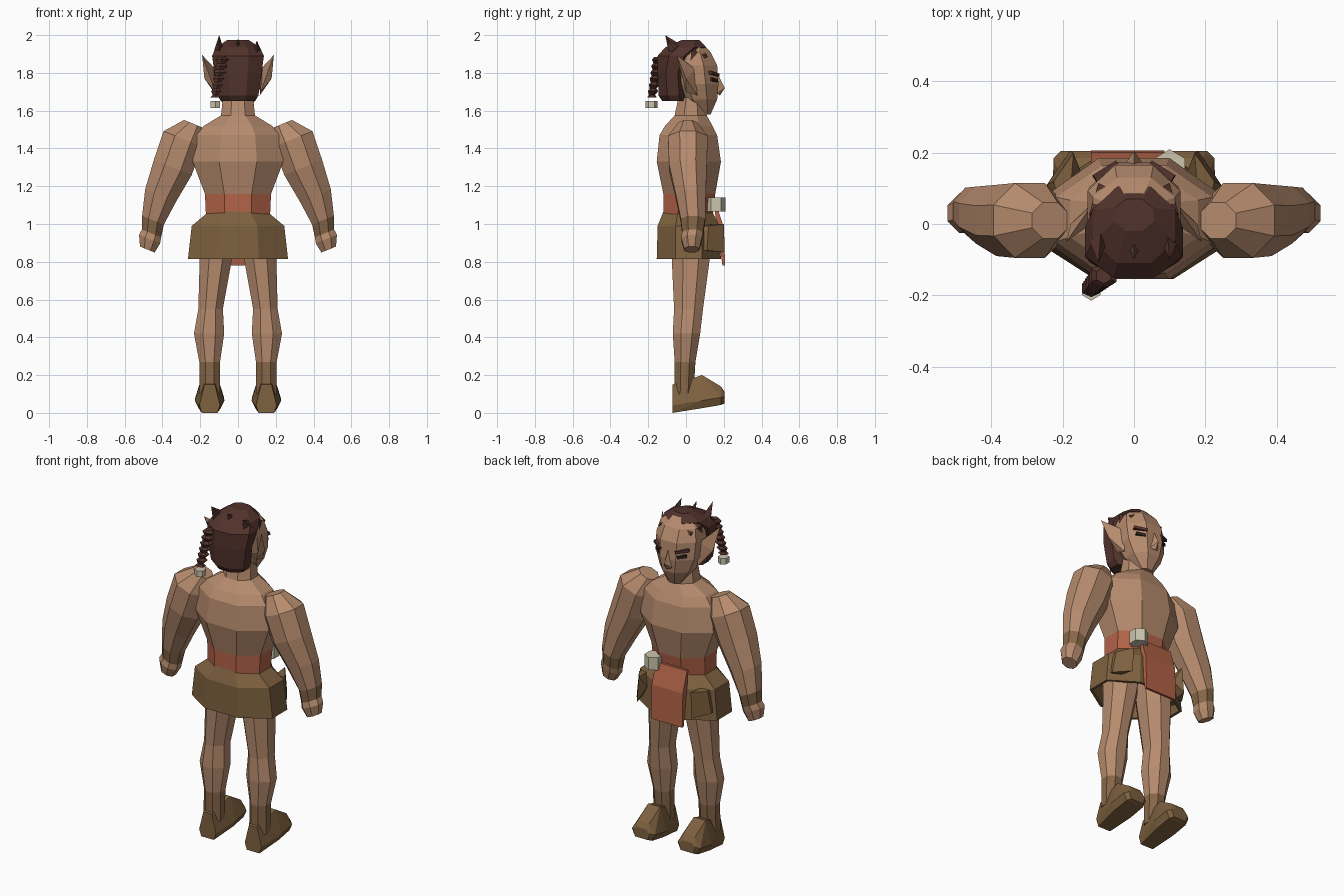
import bpy, bmesh
from math import sin, cos, pi, radians
from mathutils import Vector, Matrix

if "Cube" in bpy.data.objects:
    bpy.data.objects.remove(bpy.data.objects["Cube"])


def material(name, rgb):
    m = bpy.data.materials.new(name)
    m.use_nodes = True
    m.diffuse_color = (*rgb, 1)
    m.node_tree.nodes["Principled BSDF"].inputs["Base Color"].default_value = (*rgb, 1)
    return m


skin = material("skin", (0.47, 0.26, 0.155))
hair_mat = material("dark hair", (0.085, 0.033, 0.025))
hide = material("brown hide", (0.21, 0.12, 0.05))
wrap = material("brown wrap", (0.24, 0.135, 0.064))
red = material("red cloth", (0.45, 0.125, 0.065))
bone = material("bone", (0.6, 0.56, 0.42))
black = material("dark eye", (0.025, 0.014, 0.012))


def finish(name, bm, mats):
    bmesh.ops.recalc_face_normals(bm, faces=bm.faces)
    me = bpy.data.meshes.new(name)
    bm.to_mesh(me)
    bm.free()
    for m in mats:
        me.materials.append(m)
    ob = bpy.data.objects.new(name, me)
    bpy.context.collection.objects.link(ob)
    return ob


def loft(name, rings, mats, n=8, bands=None, u=(1, 0, 0), v=(0, 1, 0), side=1):
    """Skin rings of (centre, half width, half depth); bands gives a material per segment."""
    bm = bmesh.new()
    u, v, k = Vector(u), Vector(v), cos(pi / n)
    loops = []
    for c, a, b in rings:
        loop = []
        for i in range(n):
            t = 2 * pi * (i + 0.5) / n
            p = Vector(c) + u * (a * cos(t) / k) + v * (b * sin(t) / k)
            loop.append(bm.verts.new((p.x * side, p.y, p.z)))
        loops.append(loop)
    for s, (lo, hi) in enumerate(zip(loops, loops[1:])):
        for i in range(n):
            j = (i + 1) % n
            f = bm.faces.new((lo[i], lo[j], hi[j], hi[i]))
            f.material_index = bands[s] if bands else 0
    for loop, band in ((loops[0], 0), (loops[-1], -1)):
        f = bm.faces.new(loop)
        f.material_index = bands[band] if bands else 0
    return finish(name, bm, mats)


def stack(rows, x=0):
    """Turn (height, half width, back, front) rows into loft rings."""
    return [((x, (y0 + y1) / 2, z), w, (y1 - y0) / 2) for z, w, y0, y1 in rows]


def hull(name, points, mat, side=1):
    bm = bmesh.new()
    for x, y, z in points:
        bm.verts.new((x * side, y, z))
    bmesh.ops.convex_hull(bm, input=bm.verts[:])
    bmesh.ops.dissolve_limit(bm, angle_limit=0.02, verts=bm.verts[:], edges=bm.edges[:])
    return finish(name, bm, [mat])


def bar(name, centre, size, mat, turn):
    bm = bmesh.new()
    bmesh.ops.create_cube(bm, size=1, matrix=Matrix.LocRotScale(
        Vector(centre), turn, Vector(size)))
    return finish(name, bm, [mat])


# Torso, sash and neck
loft("torso", stack([(1.05, .17, -.12, .14), (1.16, .175, -.12, .155),
                     (1.33, .24, -.155, .185), (1.47, .22, -.14, .165),
                     (1.52, .18, -.11, .14), (1.575, .09, -.06, .11),
                     (1.67, .08, -.04, .10)]),
     [red, skin], bands=[0, 1, 1, 1, 1, 1])

# Skirt with a recessed underside
loft("skirt", stack([(.95, .22, -.12, .15), (.815, .25, -.14, .17),
                     (.815, .265, -.155, .185), (.99, .245, -.15, .175),
                     (1.065, .155, -.12, .14)]), [hide])

# Head
loft("head", stack([(1.58, .04, .08, .13), (1.66, .095, -.02, .165),
                    (1.74, .125, -.06, .172), (1.84, .13, -.08, .165),
                    (1.91, .115, -.06, .13), (1.96, .06, -.01, .085)]), [skin])
hull("nose", [(-.028, .165, 1.69), (.028, .165, 1.69), (0, .165, 1.8),
              (0, .205, 1.72), (0, .18, 1.68)], skin)

# Hair cap, spikes and braid
loft("hair", stack([(1.65, .09, -.125, .01), (1.68, .108, -.145, .01),
                    (1.8, .125, -.15, .0), (1.89, .137, -.15, .05),
                    (1.935, .115, -.11, .105), (1.975, .055, -.02, .07)]), [hair_mat])
for i, (x, y, tip) in enumerate([(-.1, -.11, 2.0), (0, -.1, 1.98), (.1, -.1, 1.97)]):
    hull("hair_spike_%d" % i, [(x - .032, -.03, 1.9), (x + .032, -.03, 1.9),
                               (x * .9, .02, 1.92), (x, -.085, 1.88), (x, y, tip)], hair_mat)
for s, label in ((1, "left"), (-1, "right")):
    hull(label + "_forelock", [(.05, .09, 1.94), (.125, .03, 1.92), (.125, .02, 1.84),
                               (.1, .115, 1.885), (.09, .04, 1.94)], hair_mat, s)
braid = []
for i in range(7):
    t = i / 6
    c = Vector((-.085 - .035 * t, -.145 - .035 * t, 1.87 - .2 * t))
    w = .036 - .01 * t
    braid += [(c + Vector((0, 0, .014)), w * .55, w * .55), (c, w, w * .85)]
loft("braid", braid, [hair_mat], n=6)
loft("braid_bead", [((-.12, -.183, 1.615), .026, .028), ((-.12, -.183, 1.65), .026, .028)],
     [bone], n=6)

# Loincloth and buckle
hull("loincloth", [(x * w, y + d, z) for x, w in ((-.12, 1), (.085, 1))
                   for y, z in ((.148, 1.1), (.187, .98), (.193, .78))
                   for d in (0, .014)], red)
loft("buckle", [((.1, .158, 1.065), .043, .045), ((.1, .158, 1.14), .043, .045)], [bone], n=6)

for s, label in ((1, "left"), (-1, "right")):
    # Arm, wrist wrap and hand
    loft(label + "_arm",
         [((.235, .01, 1.53), .055, .05), ((.292, .01, 1.45), .11, .105),
          ((.345, .01, 1.3), .108, .1), ((.41, .025, 1.15), .088, .08),
          ((.45, .037, 1.02), .062, .065), ((.458, .035, .95), .055, .055),
          ((.468, .03, .92), .06, .055), ((.48, .03, .865), .042, .04)],
         [skin, wrap], bands=[0, 0, 0, 0, 1, 0, 0],
         u=(cos(radians(22)), 0, sin(radians(22))), side=s)

    # Leg and ankle wrap
    leg = [(.1, .055, -.06, .04, .15), (.27, .055, -.06, .05, .15),
           (.42, .08, -.07, .075, .153), (.55, .065, -.063, .09, .145),
           (.81, .085, -.075, .125, .118), (.94, .09, -.09, .13, .115)]
    loft(label + "_leg", [((x, (a + b) / 2, z), w, (b - a) / 2) for z, w, a, b, x in leg],
         [wrap, skin], bands=[0, 1, 1, 1, 1], side=s)

    # Foot, lofted from heel to toe
    foot = []
    for y, w, low, high in ((-.072, .055, 0, .15), (0, .065, .012, .17),
                            (.085, .078, .025, .2), (.185, .076, .042, .14),
                            (.205, .055, .05, .11)):
        foot += [(.15 + x * w, y, z) for x, z in
                 ((-.75, low), (.75, low), (1, low + .04), (-1, low + .04),
                  (-.5, high), (.5, high))]
    hull(label + "_foot", foot, hide, s)

    # Pouch flap on the side of the skirt
    hull(label + "_skirt_flap", [(.225, .12, .99), (.17, .2, 1.0), (.19, -.06, .99),
                                 (.245, .11, .86), (.18, .205, .85), (.235, -.05, .87),
                                 (.15, .15, .93)], hide, s)

    # Pointed ear
    hull(label + "_ear", [(.115, .06, 1.68), (.12, .05, 1.82), (.12, .0, 1.7),
                          (.178, .0, 1.77), (.19, -.05, 1.895)], skin, s)

    # Slanted brow and eye
    turn = Matrix.Rotation(radians(-32 * s), 3, 'Z') @ Matrix.Rotation(radians(-10 * s), 3, 'Y')
    bar(label + "_brow", (.078 * s, .148, 1.795), (.078, .022, .016), hair_mat, turn.to_quaternion())
    bar(label + "_eye", (.075 * s, .146, 1.762), (.055, .02, .018), black, turn.to_quaternion())
